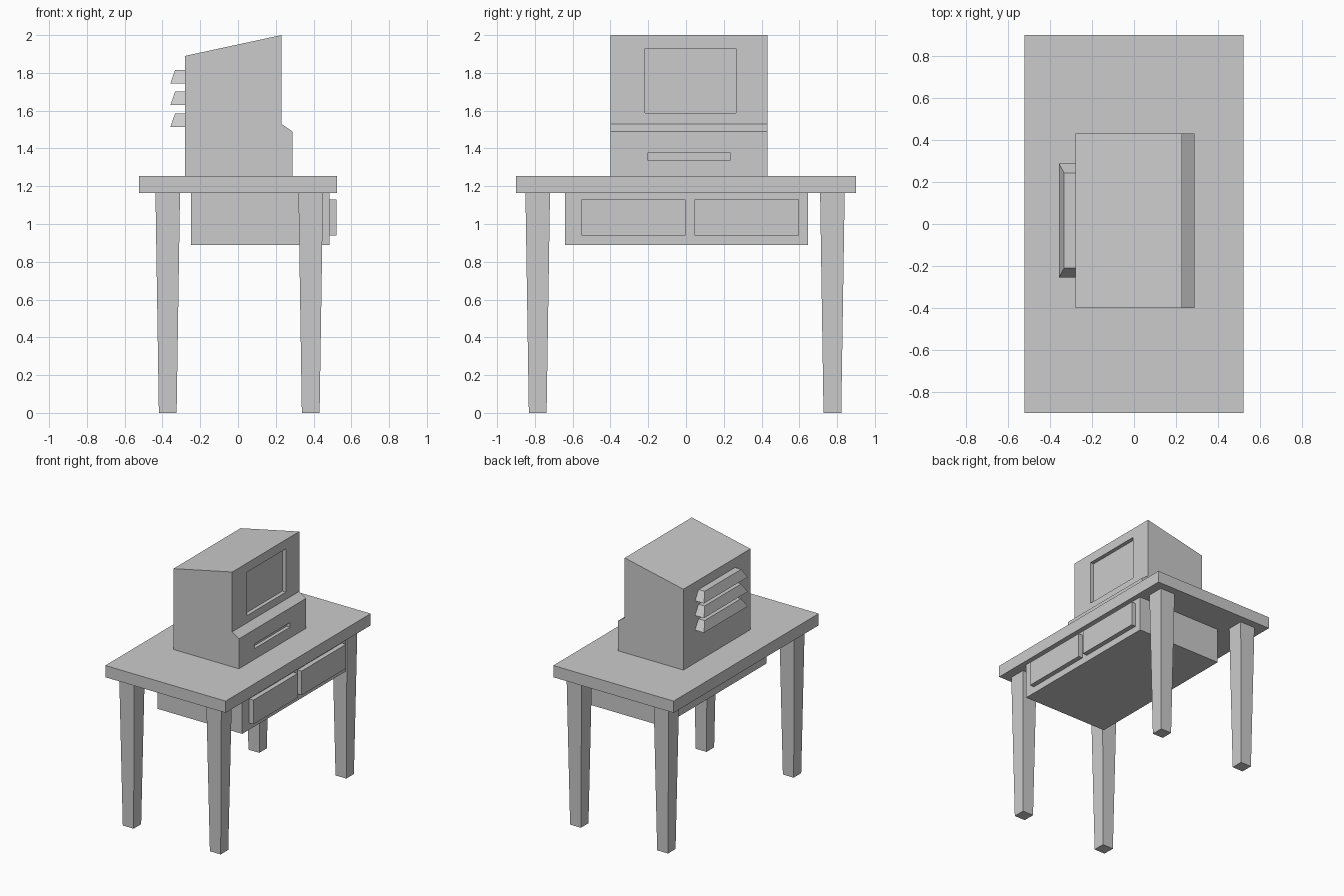
import bpy, bmesh

if "Cube" in bpy.data.objects:
    bpy.data.objects.remove(bpy.data.objects["Cube"])


def make(name, sections, closed=True):
    """Solid lofted through equal-length loops of 3D points."""
    bm = bmesh.new()
    loops = [[bm.verts.new(p) for p in s] for s in sections]
    for a, b in zip(loops, loops[1:]):
        n = len(a)
        for i in range(n):
            j = (i + 1) % n
            bm.faces.new((a[i], a[j], b[j], b[i]))
    bm.faces.new(loops[0])
    bm.faces.new(loops[-1])
    bmesh.ops.recalc_face_normals(bm, faces=bm.faces)
    mesh = bpy.data.meshes.new(name)
    bm.to_mesh(mesh)
    bm.free()
    obj = bpy.data.objects.new(name, mesh)
    bpy.context.collection.objects.link(obj)
    return obj


def rect(x0, x1, y0, y1, z):
    return [(x0, y0, z), (x1, y0, z), (x1, y1, z), (x0, y1, z)]


def box(name, x0, x1, y0, y1, z0, z1):
    return make(name, [rect(x0, x1, y0, y1, z0), rect(x0, x1, y0, y1, z1)])


# Table top
box("table_top", -0.523, 0.523, -0.9, 0.9, 1.163, 1.255)

# Four tapered legs
for xn, cx in (("back", -0.372), ("front", 0.385)):
    for yn, cy in (("left", -0.785), ("right", 0.775)):
        rings = [rect(cx - r, cx + r, cy - r, cy + r, z)
                 for r, z in ((0.047, 0.0), (0.065, 1.163))]
        make(f"{xn}_{yn}_leg", rings)

# Drawer cabinet with two raised fronts
box("drawer_cabinet", -0.25, 0.485, -0.64, 0.647, 0.888, 1.163)
for side, y0, y1 in (("left", -0.553, -0.003), ("right", 0.045, 0.597)):
    box(f"{side}_drawer_front", 0.485, 0.522, y0, y1, 0.94, 1.13)

# Computer case: side profile extruded across the table
profile = [(-0.28, 1.255), (-0.28, 1.89), (0.23, 2.0),
           (0.23, 1.53), (0.288, 1.49), (0.288, 1.255)]
case = make("computer_case", [[(x, y, z) for x, z in profile] for y in (-0.4, 0.432)])

# Recessed screen and disk slot
recesses = (("screen_cutter", 0.2, 0.26, -0.217, 0.265, 1.588, 1.928),
            ("slot_cutter", 0.26, 0.32, -0.205, 0.235, 1.34, 1.376))
for spec in recesses:
    cutter = box(*spec)
    cutter.hide_render = True
    cutter.display_type = 'WIRE'
    mod = case.modifiers.new(spec[0], 'BOOLEAN')
    mod.operation = 'DIFFERENCE'
    mod.solver = 'EXACT'
    mod.object = cutter

# Three flared cooling fins on the back
for i in range(3):
    z = 1.744 - 0.115 * i
    make(f"cooling_fin_{i + 1}", [rect(-0.358, -0.28, -0.255, 0.288, z),
                                  rect(-0.333, -0.28, -0.21, 0.244, z + 0.072)])
